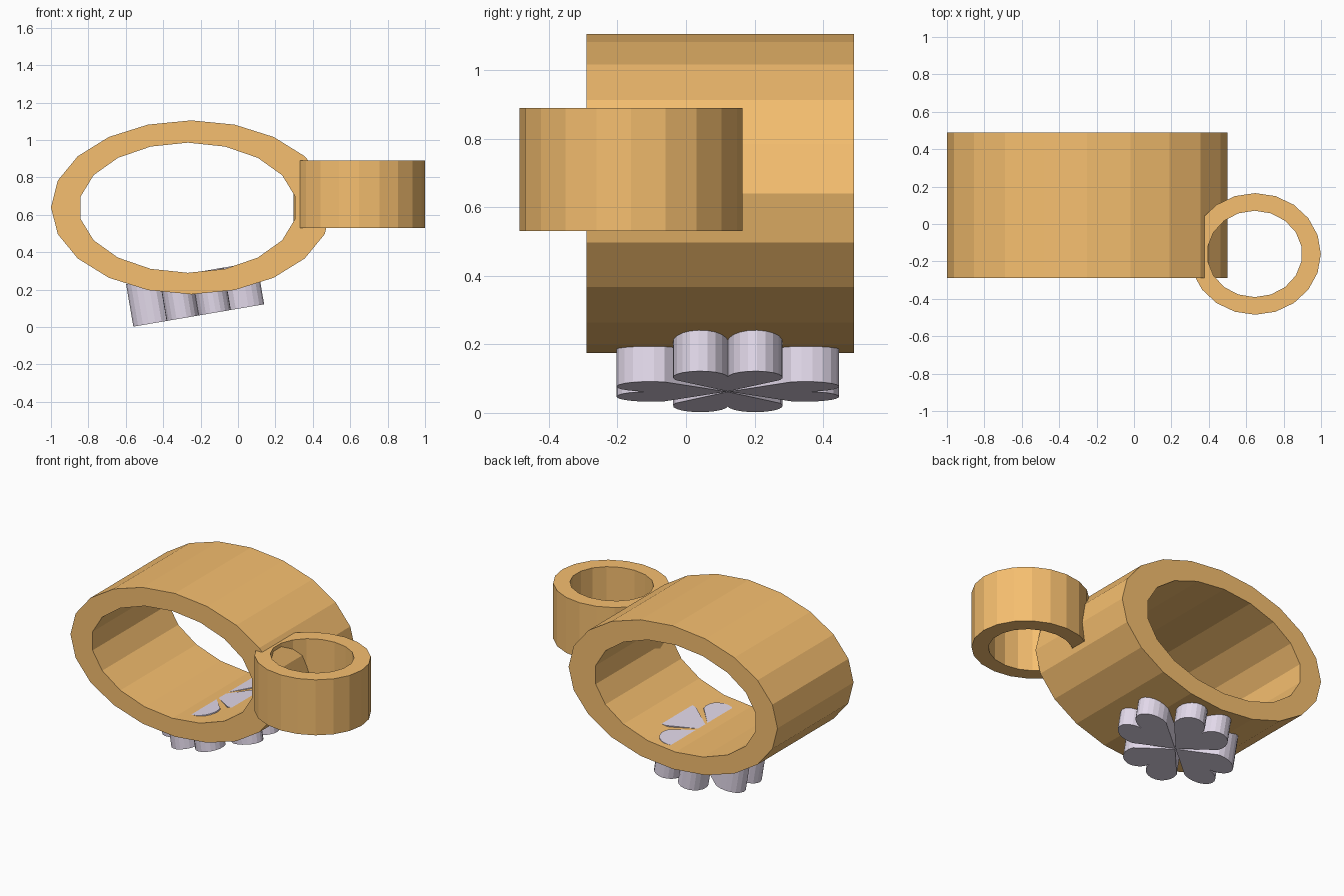
import bpy
from math import sin, cos, pi, radians

if "Cube" in bpy.data.objects:
    bpy.data.objects.remove(bpy.data.objects["Cube"])


def material(name, color):
    m = bpy.data.materials.new(name)
    m.diffuse_color = (*color, 1)
    m.use_nodes = True
    m.node_tree.nodes["Principled BSDF"].inputs["Base Color"].default_value = m.diffuse_color
    return m


ORANGE = material("orange", (0.92, 0.52, 0.16))
LILAC = material("lilac", (0.77, 0.70, 0.83))


def ellipse(cx, cy, rx, ry, n, start=0.0):
    return [(cx + rx * cos(start + 2 * pi * i / n),
             cy + ry * sin(start + 2 * pi * i / n)) for i in range(n)]


def extruded(name, outlines, depth, location, rotation, mat):
    """Filled flat outlines (inner loops become holes) pulled to a solid."""
    cu = bpy.data.curves.new(name, 'CURVE')
    cu.dimensions = '2D'
    cu.fill_mode = 'BOTH'
    cu.extrude = depth / 2
    for pts in outlines:
        sp = cu.splines.new('POLY')
        sp.points.add(len(pts) - 1)
        for p, (x, y) in zip(sp.points, pts):
            p.co = (x, y, 0, 1)
        sp.use_cyclic_u = True
        sp.use_smooth = False
    ob = bpy.data.objects.new(name, cu)
    bpy.context.collection.objects.link(ob)
    ob.location, ob.rotation_euler = location, rotation
    bpy.ops.object.select_all(action='DESELECT')
    ob.select_set(True)
    bpy.context.view_layer.objects.active = ob
    bpy.ops.object.convert(target='MESH')
    ob = bpy.context.object
    bpy.ops.object.shade_flat()
    ob.data.materials.clear()
    ob.data.materials.append(mat)
    return ob


# Large oval band, lying along y
extruded("large_band",
         [ellipse(0, 0, 0.75, 0.465, 20),
          ellipse(-0.018, -0.002, 0.582, 0.348, 18, pi / 2)],
         0.78, (-0.25, 0.10, 0.64), (pi / 2, 0, 0), ORANGE)

# Small upright ring overlapping the band's right wall
extruded("small_ring",
         [ellipse(0, 0, 0.351, 0.325, 20),
          ellipse(-0.003, 0, 0.254, 0.231, 18, pi / 2)],
         0.36, (0.648, -0.16, 0.71), (0, 0, 0), ORANGE)


# Four-heart clover under the band, tilted up to the right
def heart():
    lobe = [(0.225 + 0.10 * sin(a), 0.08 + 0.08 * cos(a))
            for a in [radians(-24 + 184 * i / 10) for i in range(11)]]
    return [(0.003, 0)] + [(x, -y) for x, y in lobe] + [(0.238, 0)] + lobe[::-1]


petals = []
for k in range(4):
    c, s = round(cos(k * pi / 2)), round(sin(k * pi / 2))
    petals.append([((x * c - y * s) * 1.092, x * s + y * c) for x, y in heart()])

TILT, THICK = radians(9.7), 0.23
extruded("clover", petals, THICK,
         (-0.21 - sin(TILT) * THICK / 2, 0.122, 0.062 + cos(TILT) * THICK / 2),
         (0, -TILT, 0), LILAC)
